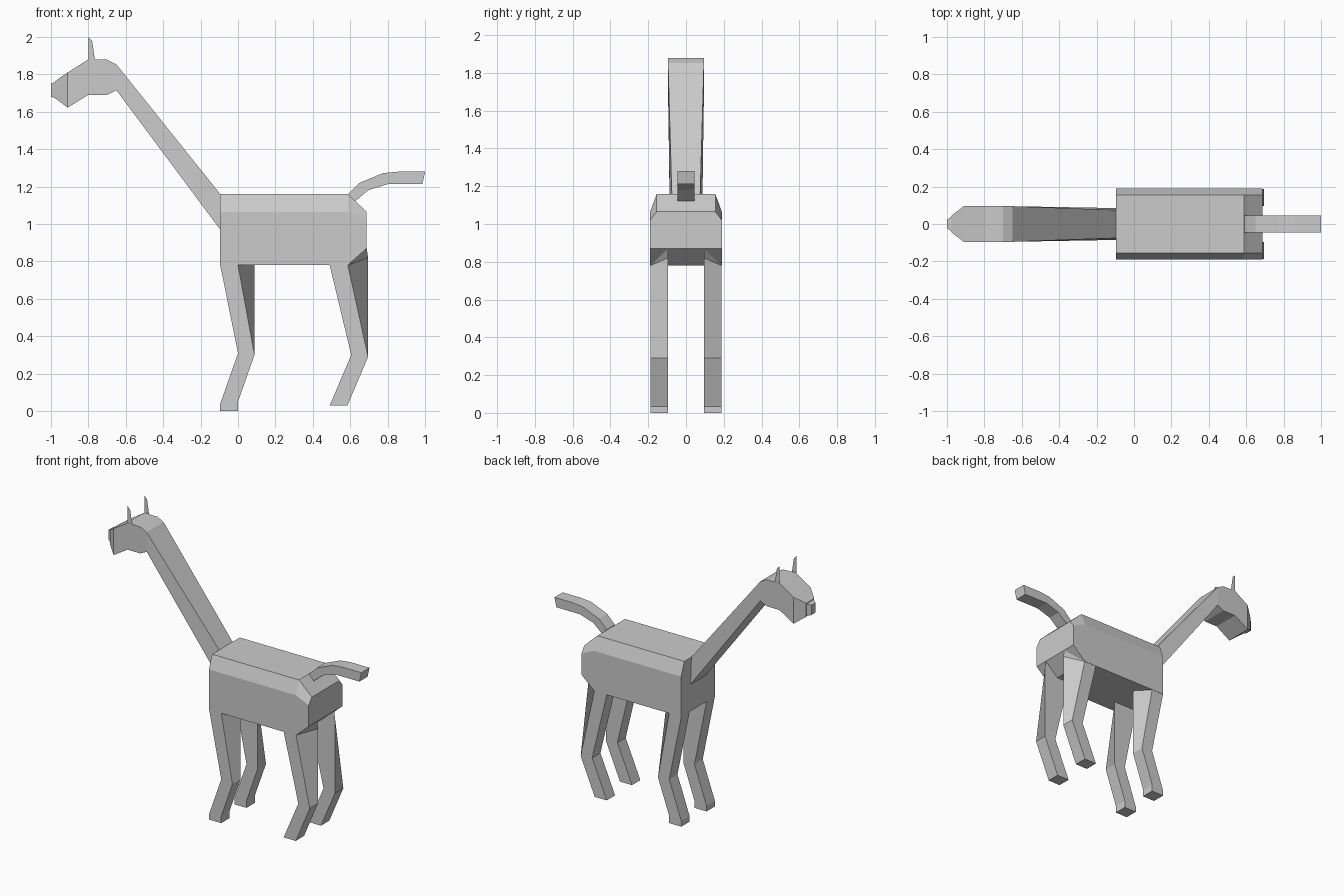
import bpy, bmesh

if "Cube" in bpy.data.objects:
    bpy.data.objects.remove(bpy.data.objects["Cube"])


def loft(name, rings, cap_start=True, cap_end=True, mirror=False):
    """Skin a list of equal-length point rings into a flat-shaded object."""
    bm = bmesh.new()
    rows = [[bm.verts.new(p) for p in r] for r in rings]
    n = len(rows[0])
    for a, b in zip(rows, rows[1:]):
        for i in range(n):
            j = (i + 1) % n
            bm.faces.new((a[i], a[j], b[j], b[i]))
    if cap_start:
        bm.faces.new(rows[0])
    if cap_end:
        bm.faces.new(rows[-1])
    bmesh.ops.remove_doubles(bm, verts=bm.verts[:], dist=1e-4)
    bmesh.ops.recalc_face_normals(bm, faces=bm.faces[:])
    me = bpy.data.meshes.new(name)
    bm.to_mesh(me)
    bm.free()
    ob = bpy.data.objects.new(name, me)
    bpy.context.collection.objects.link(ob)
    if mirror:
        m = ob.modifiers.new("Mirror", 'MIRROR')
        m.use_axis = (False, True, False)
    return ob


def slab(x_top, z_top, x_low, z_low, w_top, w_low=None):
    """Four-point cross-section, symmetric in y."""
    w_low = w_top if w_low is None else w_low
    return [(x_top, -w_top, z_top), (x_top, w_top, z_top),
            (x_low, w_low, z_low), (x_low, -w_low, z_low)]


def barrel(x, top, shoulder, bottom):
    """Six-point torso cross-section with chamfered upper edges."""
    half = [(0.155, top), (0.19, shoulder), (0.19, bottom)]
    return [(x, y, z) for y, z in half] + [(x, -y, z) for y, z in reversed(half)]


def leg_ring(fo, fi, bi, bo):
    """Leg section: front outer, front inner, back inner, back outer (x, z)."""
    return [(p[0], y, p[1]) for p, y in
            zip((fo, fi, bi, bo), (-0.188, -0.095, -0.095, -0.188))]


def plain(front, back):
    return leg_ring(front, front, back, back)


# torso with chamfered rump
loft("body", [barrel(-0.095, 1.16, 1.065, 0.78),
              barrel(0.587, 1.16, 1.065, 0.78),
              barrel(0.688, 1.065, 1.02, 0.87)])

# neck, head and muzzle in one skin
loft("neck_and_head", [
    slab(-0.095, 1.16, -0.095, 0.97, 0.075, 0.085),
    slab(-0.65, 1.853, -0.65, 1.715, 0.095),
    slab(-0.70, 1.878, -0.70, 1.69, 0.095),
    slab(-0.80, 1.88, -0.80, 1.69, 0.095),
    slab(-0.91, 1.81, -0.91, 1.622, 0.095),
    slab(-0.975, 1.765, -0.975, 1.67, 0.045)], cap_start=False)

# small nose tip
loft("nose", [slab(-0.97, 1.762, -0.97, 1.672, 0.043),
              slab(-1.0, 1.75, -1.0, 1.68, 0.022)], cap_start=False)

# thin upright ears
loft("ears", [[(-0.80, -0.095, 1.88), (-0.80, -0.095, 2.0),
               (-0.78, -0.095, 1.98), (-0.765, -0.095, 1.88)]],
     cap_end=False, mirror=True)

# front legs, with inner side flaring back at the top
loft("front_legs", [
    leg_ring((-0.095, 0.78), (-0.095, 0.78), (0.088, 0.78), (0.0, 0.78)),
    plain((0.0, 0.31), (0.088, 0.30)),
    plain((-0.095, 0.04), (0.0, 0.05)),
    plain((-0.095, 0.0), (0.0, 0.0))], cap_start=False, mirror=True)

# hind legs, blending into the rump
loft("hind_legs", [
    leg_ring((0.49, 0.78), (0.49, 0.78), (0.688, 0.87), (0.688, 0.87)),
    leg_ring((0.49, 0.78), (0.49, 0.78), (0.695, 0.82), (0.587, 0.78)),
    plain((0.605, 0.30), (0.695, 0.29)),
    plain((0.49, 0.03), (0.585, 0.03))], cap_start=False, mirror=True)

# curved tail
loft("tail", [slab(0.59, 1.16, 0.62, 1.115, 0.046),
              slab(0.65, 1.22, 0.695, 1.18, 0.046),
              slab(0.775, 1.272, 0.80, 1.213, 0.046),
              slab(0.86, 1.28, 0.86, 1.213, 0.046),
              slab(1.0, 1.28, 0.985, 1.213, 0.046)], cap_start=False)
